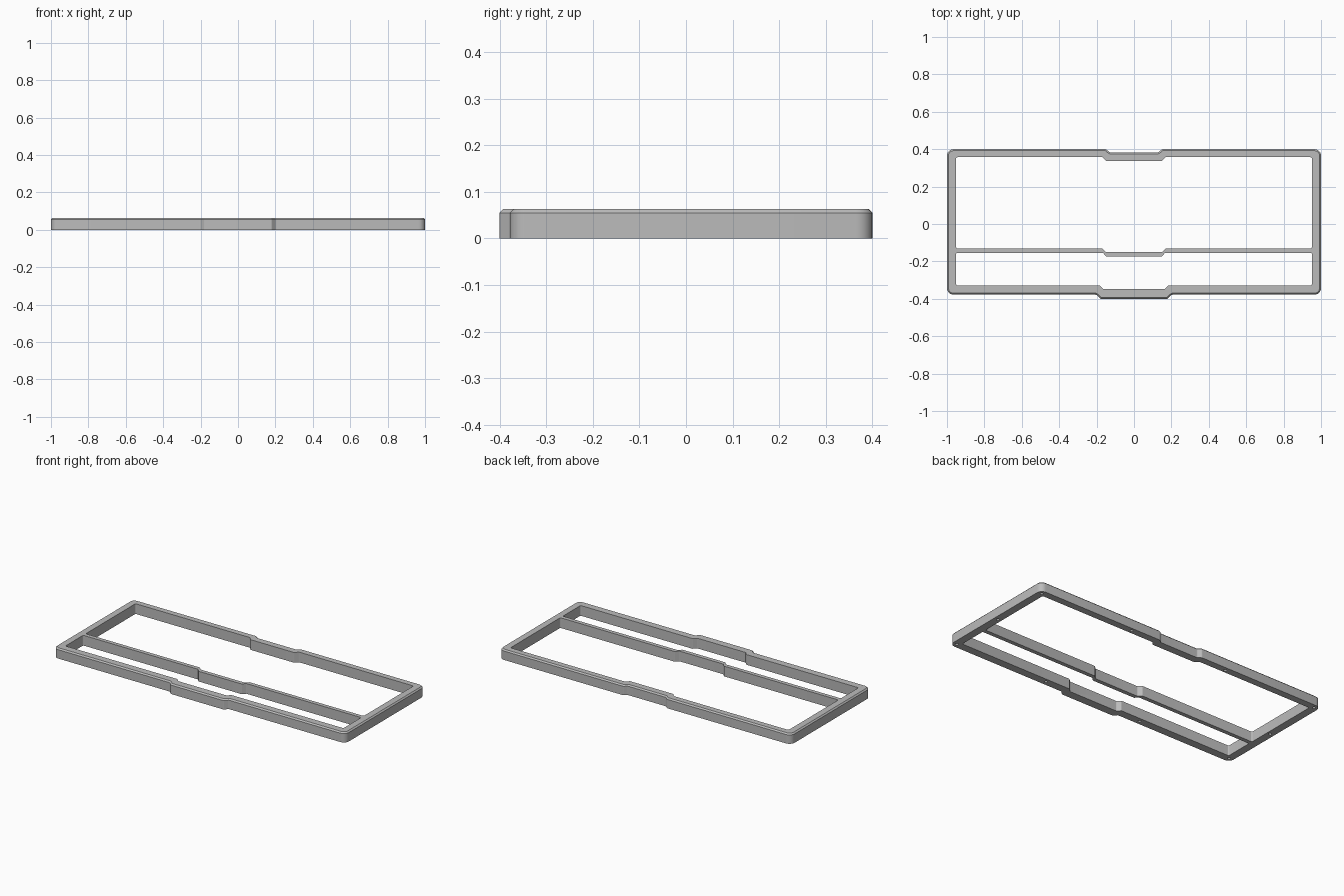
import bpy
import bmesh
import math
from mathutils import Vector

if "Cube" in bpy.data.objects:
    bpy.data.objects.remove(bpy.data.objects["Cube"], do_unlink=True)

HEIGHT = 0.063
CHAMFER = 0.008

grey = bpy.data.materials.new("plain grey")
grey.use_nodes = True
grey.diffuse_color = (0.5, 0.5, 0.5, 1)
grey.node_tree.nodes["Principled BSDF"].inputs["Base Color"].default_value = (0.5, 0.5, 0.5, 1)


def rounded(points, steps=6):
    """Round each (x, y, radius) corner of a closed outline."""
    out = []
    for i, (x, y, r) in enumerate(points):
        p = Vector((x, y))
        a = (Vector(points[i - 1][:2]) - p).normalized()
        b = (Vector(points[(i + 1) % len(points)][:2]) - p).normalized()
        half = a.angle(b) / 2
        centre = p + (a + b).normalized() * r / math.sin(half)
        start = p + a * r / math.tan(half) - centre
        end = p + b * r / math.tan(half) - centre
        first = math.atan2(start.y, start.x)
        sweep = math.atan2(start.x * end.y - start.y * end.x, start.dot(end))
        for k in range(steps + 1):
            angle = first + sweep * k / steps
            out.append(centre + r * Vector((math.cos(angle), math.sin(angle))))
    return out


def symmetric(right_half):
    """Complete an outline listed from front to back on the +x side."""
    return right_half + [(-x, y, r) for x, y, r in reversed(right_half)]


def prism(name, outline, bottom, top, chamfer=0):
    bm = bmesh.new()
    low = [bm.verts.new((p.x, p.y, bottom)) for p in outline]
    high = [bm.verts.new((p.x, p.y, top)) for p in outline]
    bm.faces.new(low[::-1])
    bm.faces.new(high)
    for i in range(len(low)):
        bm.faces.new((low[i - 1], low[i], high[i], high[i - 1]))
    bmesh.ops.recalc_face_normals(bm, faces=bm.faces[:])
    if chamfer:
        rim = [e for e in bm.edges if all(v.co.z > top - 1e-5 for v in e.verts)]
        bmesh.ops.bevel(bm, geom=rim, offset=chamfer, segments=1, affect='EDGES')
    mesh = bpy.data.meshes.new(name)
    bm.to_mesh(mesh)
    bm.free()
    obj = bpy.data.objects.new(name, mesh)
    bpy.context.collection.objects.link(obj)
    mesh.materials.append(grey)
    return obj


# Outer body with front bulge and back recess
frame = prism("frame", rounded(symmetric([
    (0.18, -0.4, 0.012), (0.202, -0.378, 0.012), (1, -0.378, 0.035),
    (1, 0.4, 0.035), (0.15, 0.4, 0.012), (0.13, 0.383, 0.012)])),
    0, HEIGHT, CHAMFER)

# Two openings, leaving the stepped divider between them
cutters = [
    prism("front_opening", rounded(symmetric([
        (0.165, -0.348, 0.006), (0.185, -0.328, 0.006), (0.952, -0.328, 0.008),
        (0.952, -0.155, 0.008), (0.165, -0.155, 0.006), (0.148, -0.175, 0.006)])),
        -0.05, 0.1),
    prism("back_opening", rounded(symmetric([
        (0.15, -0.15, 0.006), (0.17, -0.13, 0.006), (0.952, -0.13, 0.008),
        (0.952, 0.357, 0.008), (0.168, 0.357, 0.006), (0.148, 0.336, 0.006)])),
        -0.05, 0.1),
]

# Small blind holes in the underside
spots = [(s * x, y) for s in (-1, 1)
         for x, y in ((0.973, 0.373), (0.973, 0), (0.973, -0.35),
                      (0.335, 0.378), (0.335, -0.352))]
for i, (x, y) in enumerate(spots):
    ring = [Vector((x + 0.009 * math.cos(k * math.tau / 16),
                    y + 0.009 * math.sin(k * math.tau / 16))) for k in range(16)]
    cutters.append(prism(f"screw_hole_{i + 1}", ring, -0.02, 0.04))

for cutter in cutters:
    cutter.hide_render = True
    mod = frame.modifiers.new(cutter.name, 'BOOLEAN')
    mod.operation = 'DIFFERENCE'
    mod.solver = 'EXACT'
    mod.object = cutter

# Apply the cuts, drop the helpers, and shade the rounded corners smoothly
bpy.ops.object.select_all(action='DESELECT')
frame.select_set(True)
bpy.context.view_layer.objects.active = frame
for cutter in cutters:
    bpy.ops.object.modifier_apply(modifier=cutter.name)
    bpy.data.objects.remove(cutter, do_unlink=True)
bpy.ops.object.shade_smooth_by_angle(angle=math.radians(30))
